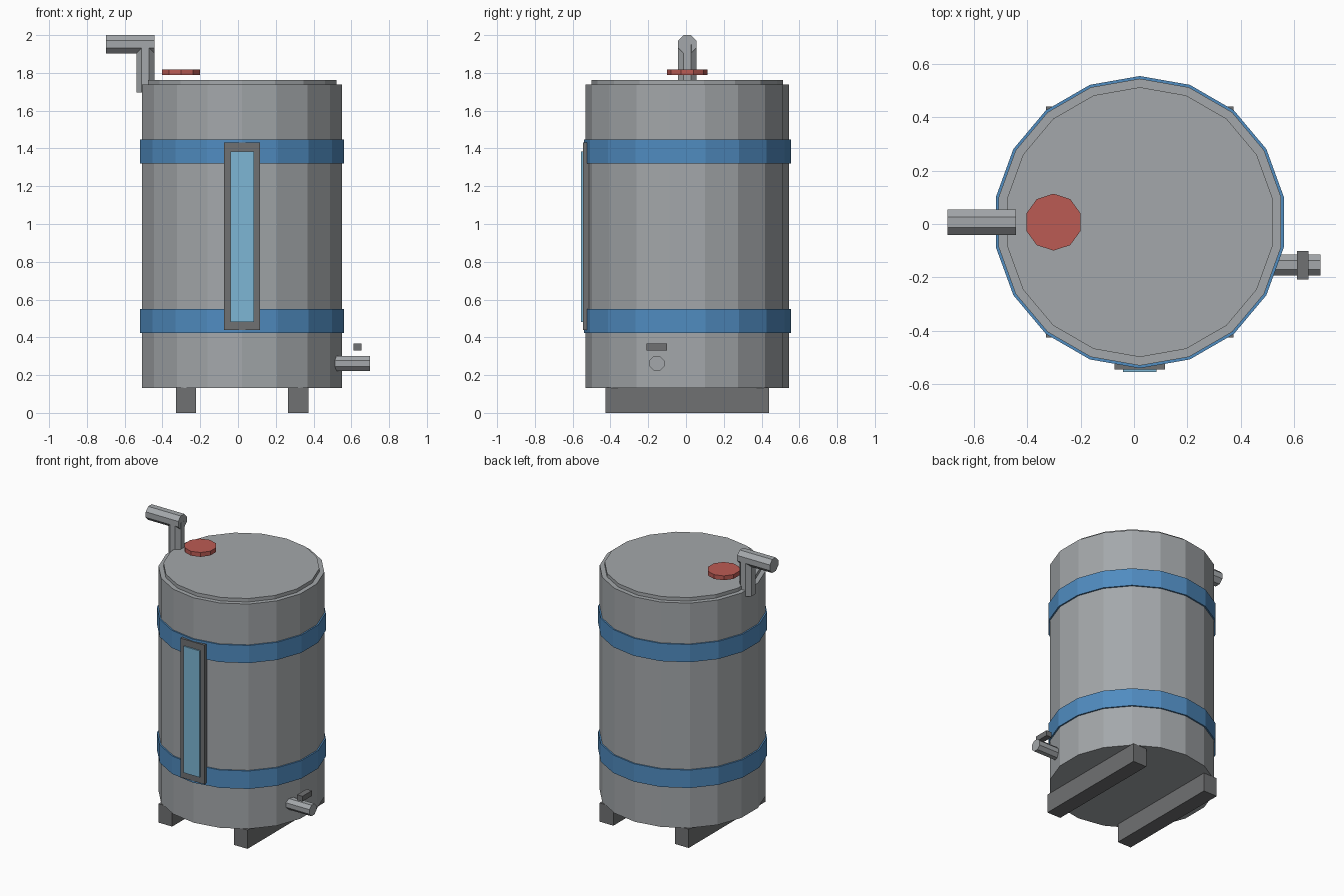
import bpy, bmesh, math
from mathutils import Vector

if "Cube" in bpy.data.objects:
    bpy.data.objects.remove(bpy.data.objects["Cube"])

CX, CY = 0.022, 0.007  # barrel axis


def material(name, rgb):
    m = bpy.data.materials.new(name)
    m.diffuse_color = (*rgb, 1.0)
    m.use_nodes = True
    m.node_tree.nodes["Principled BSDF"].inputs["Base Color"].default_value = m.diffuse_color
    return m


STEEL = material("light_grey", (0.37, 0.39, 0.405))
DARK = material("dark_grey", (0.162, 0.165, 0.17))
BLUE = material("strap_blue", (0.08, 0.262, 0.53))
GLASS = material("gauge_blue", (0.205, 0.47, 0.66))
RED = material("cap_red", (0.50, 0.105, 0.088))


def finish(bm, name, mat):
    bmesh.ops.recalc_face_normals(bm, faces=bm.faces)
    mesh = bpy.data.meshes.new(name)
    bm.to_mesh(mesh)
    bm.free()
    mesh.materials.append(mat)
    ob = bpy.data.objects.new(name, mesh)
    bpy.context.collection.objects.link(ob)
    return ob


def prism(name, start, end, radius, sides, mat, flat_up=False):
    """Regular prism along z or x; first corner on +y, or a flat there if flat_up."""
    bm = bmesh.new()
    start, end = Vector(start), Vector(end)
    along_x = abs(end.x - start.x) > abs(end.z - start.z)
    turn = 0.5 if flat_up else 0.0
    ring = []
    for i in range(sides):
        a = 2 * math.pi * (i + turn) / sides
        s, c = radius * math.sin(a), radius * math.cos(a)
        ring.append(Vector((0, c, s)) if along_x else Vector((s, c, 0)))
    face = bm.faces.new([bm.verts.new(start + p) for p in ring])
    geo = bmesh.ops.extrude_face_region(bm, geom=[face], use_keep_orig=True)
    moved = [v for v in geo["geom"] if isinstance(v, bmesh.types.BMVert)]
    bmesh.ops.translate(bm, verts=moved, vec=end - start)
    return finish(bm, name, mat)


def box(name, x, y, z, mat):
    bm = bmesh.new()
    bmesh.ops.create_cube(bm, size=1)
    for v in bm.verts:
        v.co = [lo + (hi - lo) * (c + 0.5) for c, (lo, hi) in zip(v.co, (x, y, z))]
    return finish(bm, name, mat)


# Barrel body and raised lid
prism("barrel_body", (CX, CY, 0.133), (CX, CY, 1.738), 0.538, 18, STEEL)
prism("barrel_lid", (CX, CY, 1.70), (CX, CY, 1.763), 0.506, 18, STEEL)

# Straps
for label, z0, z1 in (("lower", 0.423, 0.551), ("upper", 1.321, 1.447)):
    prism(label + "_strap", (CX, CY, z0), (CX, CY, z1), 0.548, 18, BLUE)

# Support bars
for label, side in (("left", -1), ("right", 1)):
    x = CX + side * 0.2975
    box(label + "_foot_bar", (x - 0.054, x + 0.054), (CY - 0.433, CY + 0.433),
        (0, 0.134), DARK)

# Level gauge on the front
box("gauge_frame", (CX - 0.095, CX + 0.095), (-0.546, -0.50), (0.438, 1.431), DARK)
box("gauge_glass", (CX - 0.063, CX + 0.063), (-0.555, -0.52), (0.482, 1.385), GLASS)

# Filler cap
prism("filler_cap", (-0.302, CY, 1.788), (-0.302, CY, 1.819), 0.1067, 10, RED)

# Outlet pipe at the upper left
prism("pipe_riser", (-0.49, CY, 1.695), (-0.49, CY, 1.95), 0.052, 8, STEEL, True)
prism("pipe_spout", (-0.70, CY, 1.952), (-0.443, CY, 1.952), 0.052, 8, STEEL, True)

# Tap and its handle at the lower right
prism("tap_spout", (0.47, -0.154, 0.262), (0.70, -0.154, 0.262), 0.0425, 8, STEEL, True)
box("tap_handle", (0.612, 0.654), (-0.208, -0.101), (0.329, 0.367), DARK)
